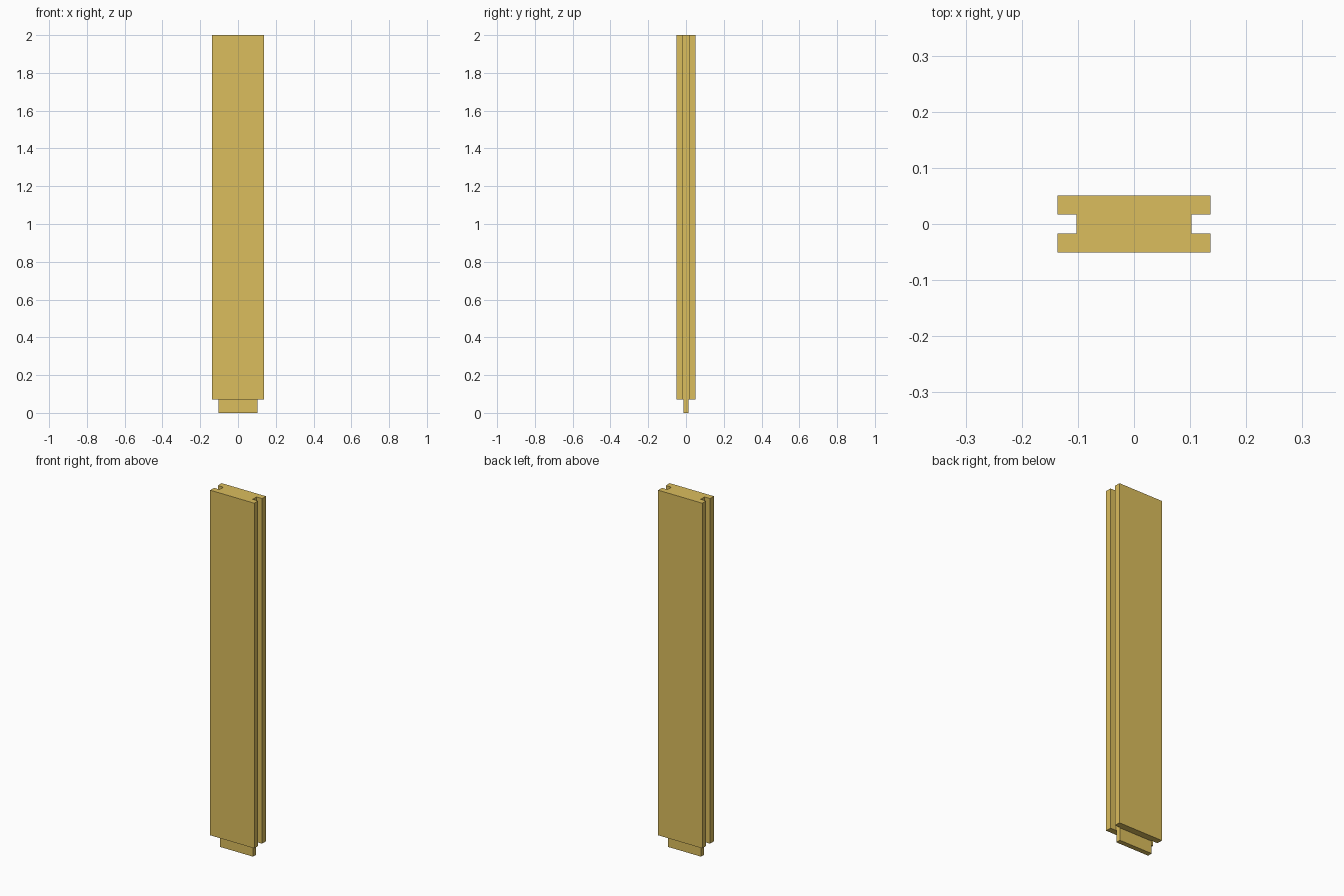
import bpy, bmesh

if "Cube" in bpy.data.objects:
    bpy.data.objects.remove(bpy.data.objects["Cube"])

U = 2.0 / 58.6          # module: the section is 8 x 3 modules
Z0 = 0.07               # shoulder height above the tenon


def prism(name, profile, z0, z1, mat):
    """Extrude an XY profile from z0 to z1."""
    bm = bmesh.new()
    face = bm.faces.new([bm.verts.new((x, y, z0)) for x, y in profile])
    ext = bmesh.ops.extrude_face_region(bm, geom=[face])
    top = [g for g in ext["geom"] if isinstance(g, bmesh.types.BMVert)]
    bmesh.ops.translate(bm, vec=(0, 0, z1 - z0), verts=top)
    bmesh.ops.recalc_face_normals(bm, faces=bm.faces)
    mesh = bpy.data.meshes.new(name)
    bm.to_mesh(mesh)
    bm.free()
    mesh.materials.append(mat)
    obj = bpy.data.objects.new(name, mesh)
    bpy.context.collection.objects.link(obj)
    return obj


wood = bpy.data.materials.new("wood")
wood.diffuse_color = (0.71, 0.51, 0.11, 1)
wood.use_nodes = True
wood.node_tree.nodes["Principled BSDF"].inputs["Base Color"].default_value = wood.diffuse_color

# Post with a groove down each narrow side
right = [(4, -1.5), (4, -0.5), (3, -0.5), (3, 0.5), (4, 0.5), (4, 1.5)]
left = [(-x, y) for x, y in reversed(right)]
prism("grooved_post", [(x * U, y * U) for x, y in right + left], Z0, 2.0, wood)

# Tenon under the post, slightly thinner than the groove
tenon = [(-3, -0.4), (3, -0.4), (3, 0.4), (-3, 0.4)]
prism("bottom_tenon", [(x * U, y * U) for x, y in tenon], 0.0, Z0, wood)
